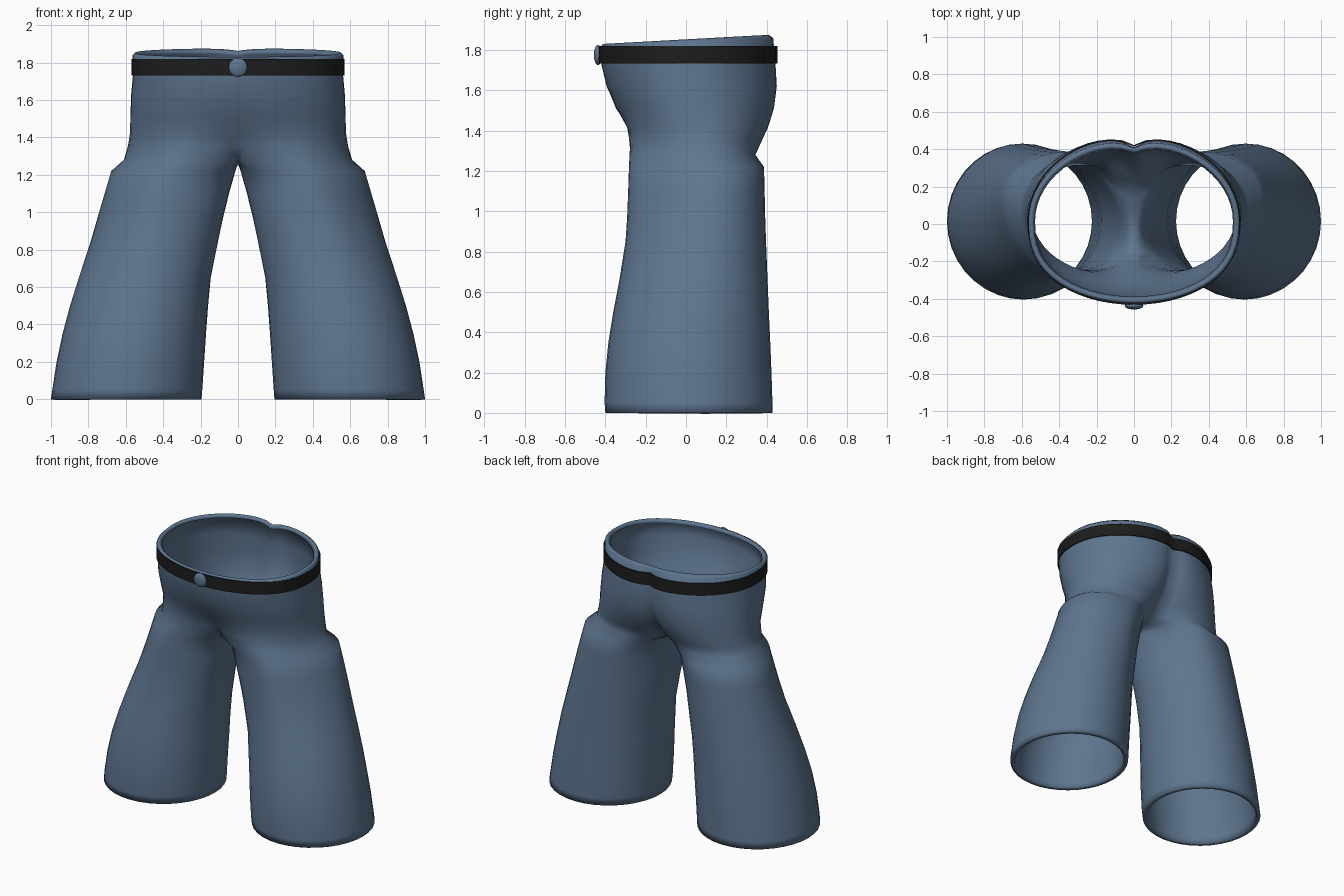
import bpy
from math import sin, cos, pi, radians, exp

cube = bpy.data.objects.get("Cube")
if cube:
    bpy.data.objects.remove(cube)

OUTER, INNER = 28, 8          # segments around the outside and the inner leg
SPLIT = radians(40)           # half angle of the inner leg arc


def material(name, rgb):
    m = bpy.data.materials.new(name)
    m.use_nodes = True
    m.diffuse_color = (*rgb, 1)
    bsdf = m.node_tree.nodes["Principled BSDF"]
    bsdf.inputs["Base Color"].default_value = (*rgb, 1)
    bsdf.inputs["Roughness"].default_value = 0.8
    return m


denim = material("denim blue", (0.112, 0.178, 0.275))
black = material("belt black", (0.012, 0.012, 0.012))


def ellipse_arc(spec, start, end, steps, power=1):
    """Points around an ellipse; the angle runs inner, front, outer, back.
    Skew swings the back outwards; a power below 1 squares off the front."""
    z, x_in, x_out, front, back, skew = spec
    cx, rx = (x_in + x_out) / 2, (x_out - x_in) / 2
    cy, ry = (front + back) / 2, (back - front) / 2
    pts = []
    for i in range(steps + 1):
        a = start + (end - start) * i / steps
        c, s = cos(a), sin(a)
        depth = s ** power if s > 0 else s
        pts.append((cx - rx * c - skew * s * abs(c), cy - ry * depth, z))
    return pts


def hip_arc(z, x_out, front, back, degrees, crease, power, skew):
    """Half a hip outline, from front centre to back centre."""
    a = radians(degrees)
    rx = x_out / (1 + cos(a))
    spec = (z, x_out - 2 * rx, x_out, front, back, skew)
    pts = ellipse_arc(spec, a, 2 * pi - a, OUTER, power)
    out = []
    for i, (x, y, z) in enumerate(pts):
        x = 0 if i in (0, OUTER) else max(x, 0.004)
        if y > 0:
            y -= crease * exp(-x / 0.09)
        out.append((x, y, z))
    return out


def half_object(name, verts, faces, mat, thickness, offset):
    mesh = bpy.data.meshes.new(name)
    mesh.from_pydata(verts, [], faces)
    mesh.materials.append(mat)
    ob = bpy.data.objects.new(name, mesh)
    bpy.context.collection.objects.link(ob)
    mirror = ob.modifiers.new("mirror", 'MIRROR')
    mirror.use_clip = True
    solid = ob.modifiers.new("cloth", 'SOLIDIFY')
    solid.thickness, solid.offset = thickness, offset
    smooth(ob)
    return ob


def smooth(ob):
    bpy.ops.object.select_all(action='DESELECT')
    ob.select_set(True)
    bpy.context.view_layer.objects.active = ob
    bpy.ops.object.shade_smooth_by_angle(angle=radians(80))


def bridge(upper, lower, closed=False):
    n = len(upper)
    return [(lower[i], lower[(i + 1) % n], upper[(i + 1) % n], upper[i])
            for i in range(n if closed else n - 1)]


# Trousers: hip outlines from waist to crotch
# (z, side, front, back, opening, crease, front power, skew)
hips = [
    (1.853, 0.55, -0.411, 0.435, 90, 0.04, 0.8, 0),
    (1.838, 0.565, -0.424, 0.456, 90, 0.05, 0.8, 0),
    (1.73, 0.562, -0.42, 0.47, 90, 0.06, 0.8, 0),
    (1.62, 0.572, -0.394, 0.477, 89, 0.07, 0.8, 0),
    (1.51, 0.575, -0.347, 0.457, 83, 0.075, 0.82, 0.01),
    (1.42, 0.578, -0.294, 0.42, 72, 0.075, 0.87, 0.02),
    (1.35, 0.588, -0.282, 0.382, 57, 0.07, 0.94, 0.04),
    (1.28, 0.605, -0.28, 0.347, 40, 0.05, 1, 0.06),
]
# Leg outlines down to the hem (z, inner, outer, front, back, skew)
legs = [
    (1.22, 0.022, 0.67, -0.283, 0.387, 0.075),
    (1.1, 0.055, 0.706, -0.287, 0.39, 0.07),
    (0.97, 0.085, 0.746, -0.292, 0.393, 0.06),
    (0.85, 0.108, 0.783, -0.30, 0.397, 0.045),
    (0.65, 0.146, 0.851, -0.332, 0.405, 0.02),
    (0.5, 0.16, 0.898, -0.361, 0.411, 0.01),
    (0.35, 0.171, 0.938, -0.385, 0.418, 0),
    (0.2, 0.181, 0.97, -0.40, 0.424, 0),
    (0.05, 0.191, 0.993, -0.404, 0.429, 0),
    (0, 0.195, 1.0, -0.40, 0.43, 0),
]
verts, faces = [], []


def add(points):
    first = len(verts)
    verts.extend(points)
    return list(range(first, len(verts)))


previous = None
for level, spec in enumerate(hips):
    arc = hip_arc(*spec)
    if level < 2:             # the waistline rises to the back and dips at the seam
        arc = [(x, y, z + 0.055 * y - (0.012 * exp(-x / 0.07) if y > 0 else 0))
               for x, y, z in arc]
    ring = add(arc)
    if previous:
        faces += bridge(previous, ring)
    previous = ring

# Crotch seam closes the last hip outline into a full leg ring
front_y, back_y = verts[ring[0]][1], verts[ring[-1]][1]
seam = [(0, back_y + (front_y - back_y) * i / INNER, 1.28 - 0.022 * sin(pi * i / INNER))
        for i in range(1, INNER)]
previous = ring + add(seam)
for spec in legs:
    outer = ellipse_arc(spec, SPLIT, 2 * pi - SPLIT, OUTER)
    inner = ellipse_arc(spec, -SPLIT, SPLIT, INNER)[1:-1]
    ring = add(outer + inner)
    faces += bridge(previous, ring, closed=True)
    previous = ring
half_object("trousers", verts, faces, denim, 0.03, -1)

# Belt: a level band hugging the waist, with crisp edges
top, bottom = [hip_arc(z, 0.565, -0.428, 0.474, 90, 0.056, 0.8, 0)
               for z in (1.82, 1.732)]
n = len(top)
belt = half_object("belt", top + bottom, bridge(range(n), range(n, 2 * n)), black, 0.008, 0)
belt.modifiers.new("crisp edges", 'EDGE_SPLIT').split_angle = radians(50)

# Button: a flattened ball on the front of the belt
bpy.ops.mesh.primitive_uv_sphere_add(segments=20, ring_count=12, radius=0.05,
                                     location=(0, -0.437, 1.775))
button = bpy.context.object
button.name = "button"
button.scale.y = 0.4
button.data.materials.append(denim)
smooth(button)
